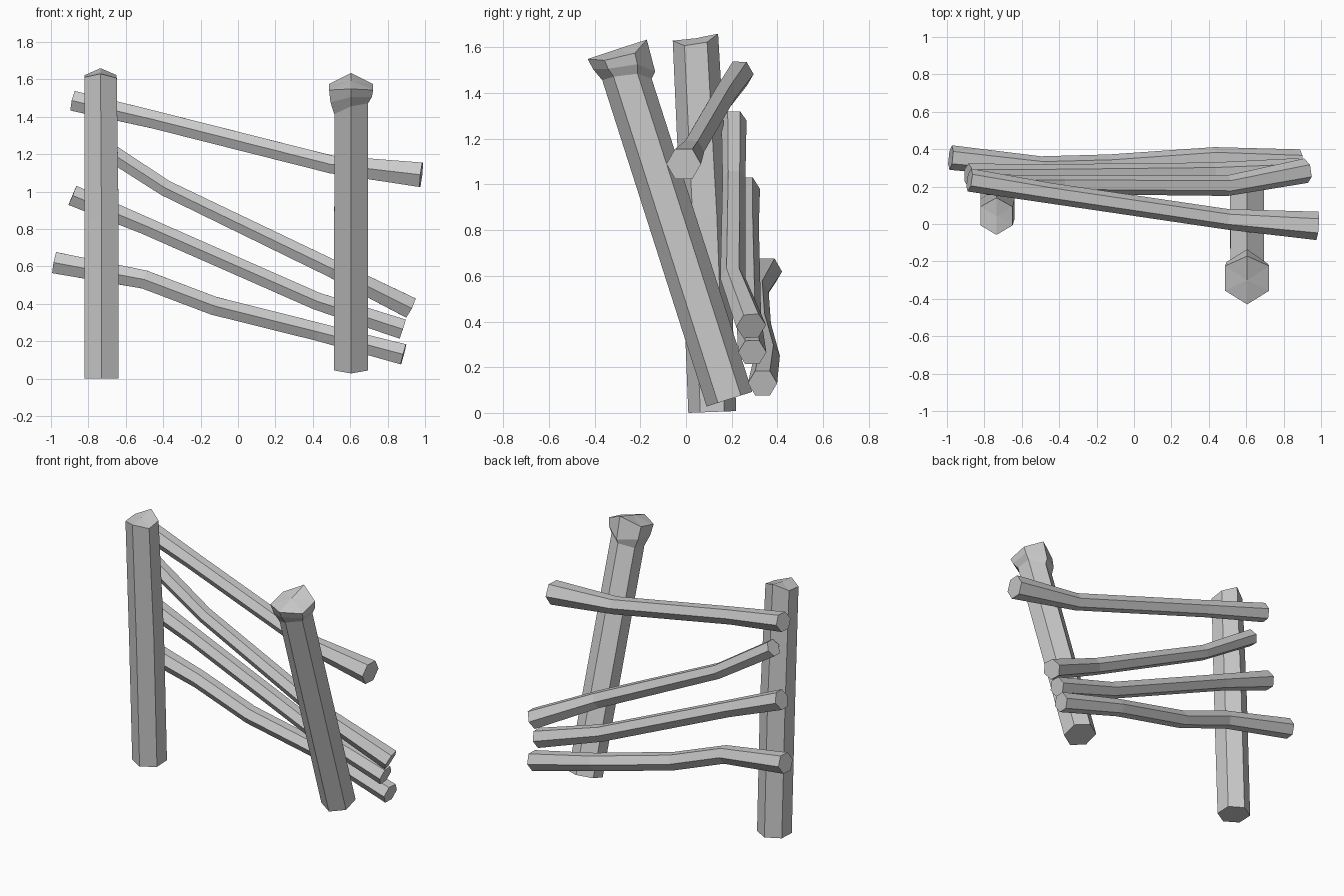
import bpy, bmesh
from math import cos, sin, pi
from mathutils import Vector

if "Cube" in bpy.data.objects:
    bpy.data.objects.remove(bpy.data.objects["Cube"])

SIDES = 6


def log(name, rings, peak=0.0):
    """Hexagonal bent log. rings: (x, y, z, radius[, six axial offsets]).
    The hexagon has corners on +y / -y; peak raises the centre of the top end."""
    pts = [Vector(r[:3]) for r in rings]
    n = len(pts)
    bm = bmesh.new()
    loops = []
    for i, r in enumerate(rings):
        t = (pts[min(i + 1, n - 1)] - pts[max(i - 1, 0)]).normalized()
        side = Vector((0, 1, 0))
        side = (side - t * side.dot(t)).normalized()
        up = t.cross(side)
        offs = r[4] if len(r) > 4 else [0] * SIDES
        loops.append([bm.verts.new(pts[i] + r[3] * (side * cos(2 * pi * k / SIDES)
                      + up * sin(2 * pi * k / SIDES)) + t * offs[k])
                      for k in range(SIDES)])
    for a, b in zip(loops, loops[1:]):
        for k in range(SIDES):
            m = (k + 1) % SIDES
            bm.faces.new((a[k], a[m], b[m], b[k]))
    bm.faces.new(loops[0][::-1])
    if peak:
        c = bm.verts.new(pts[-1] + t * peak)
        for k in range(SIDES):
            bm.faces.new((loops[-1][k], loops[-1][(k + 1) % SIDES], c))
    else:
        bm.faces.new(loops[-1])
    bmesh.ops.recalc_face_normals(bm, faces=bm.faces)
    me = bpy.data.meshes.new(name)
    bm.to_mesh(me)
    bm.free()
    ob = bpy.data.objects.new(name, me)
    bpy.context.collection.objects.link(ob)
    return ob


# Upright left post with a shallow faceted top
log("left_post", [
    (-0.73, 0.115, 0.004, 0.105),
    (-0.73, 0.082, 0.86, 0.106),
    (-0.735, 0.043, 1.61, 0.10, [0.045, 0.01, 0.005, 0.025, 0.0, 0.01]),
], peak=0.03)


# Leaning right post with a swollen, slanted head
def lean(u, r, offs=(0,) * 6):
    return (0.605, 0.19 - 0.305 * u, 0.06 + 0.952 * u, r, offs)


log("right_post", [
    lean(0, 0.105),
    lean(1.47, 0.104, (-0.03, -0.04, -0.03, 0.03, 0.03, 0.01)),
    lean(1.52, 0.128, (-0.055, -0.03, -0.01, 0.04, 0.02, 0.0)),
    lean(1.57, 0.136, (0.04, 0.0, 0.01, 0.038, 0.01, 0.0)),
], peak=0.04)

# Four sagging rails, top to bottom
log("top_rail", [
    (-0.88, 0.235, 1.485, 0.062), (-0.45, 0.165, 1.385, 0.055),
    (0.50, 0.025, 1.145, 0.055), (0.98, -0.01, 1.09, 0.076)])
log("upper_middle_rail", [
    (-0.79, 0.21, 1.28, 0.055), (-0.39, 0.21, 1.02, 0.05),
    (0.50, 0.205, 0.59, 0.055), (0.92, 0.285, 0.38, 0.066)])
log("lower_middle_rail", [
    (-0.885, 0.26, 0.98, 0.064), (-0.50, 0.265, 0.82, 0.054),
    (0.42, 0.275, 0.415, 0.054), (0.88, 0.29, 0.265, 0.062)])
log("bottom_rail", [
    (-0.98, 0.355, 0.62, 0.066), (-0.50, 0.305, 0.53, 0.057),
    (-0.13, 0.315, 0.39, 0.057), (0.43, 0.355, 0.25, 0.056),
    (0.885, 0.335, 0.13, 0.064)])
